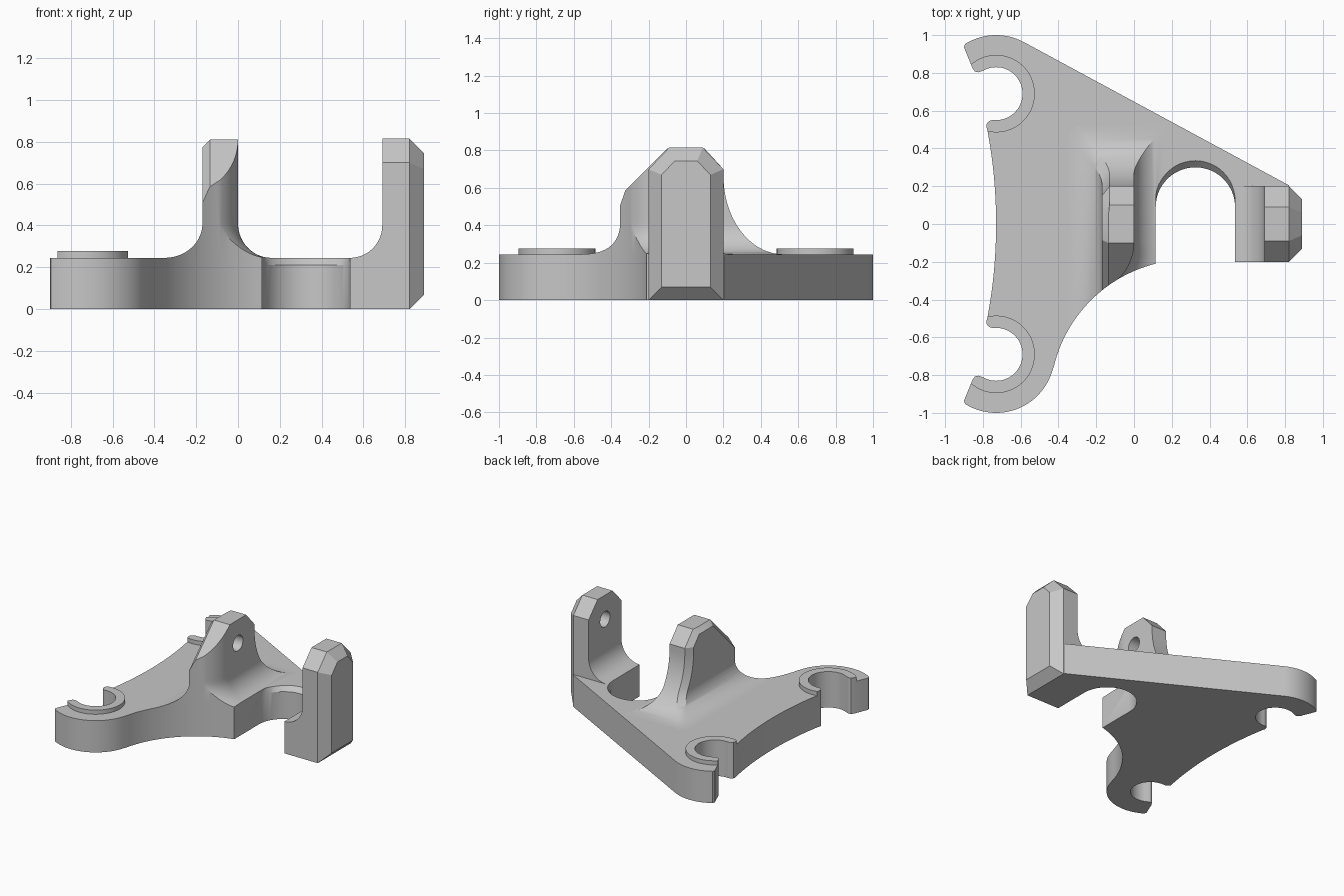
import bpy, bmesh
from math import sin, cos, asin, pi, radians, sqrt
from mathutils import Vector

cube = bpy.data.objects.get("Cube")
if cube:
    bpy.data.objects.remove(cube)

grey = bpy.data.materials.new("light grey")
grey.use_nodes = True
grey.diffuse_color = (0.57, 0.57, 0.57, 1)
grey.node_tree.nodes["Principled BSDF"].inputs["Base Color"].default_value = (0.57, 0.57, 0.57, 1)

TOP = 0.245           # plate thickness
CLIP = (-0.73, 0.69)  # centre of the rear clip
NOTCH = (0.325, 0.09)


def loft(name, rings):
    """Skin a list of equal-length rings and cap both ends."""
    bm = bmesh.new()
    rows = [[bm.verts.new(p) for p in ring] for ring in rings]
    n = len(rows[0])
    for a, b in zip(rows, rows[1:]):
        for i in range(n):
            bm.faces.new((a[i], a[(i + 1) % n], b[(i + 1) % n], b[i]))
    bm.faces.new(rows[0][::-1])
    bm.faces.new(rows[-1])
    bmesh.ops.recalc_face_normals(bm, faces=bm.faces)
    mesh = bpy.data.meshes.new(name)
    bm.to_mesh(mesh)
    bm.free()
    mesh.materials.append(grey)
    obj = bpy.data.objects.new(name, mesh)
    bpy.context.collection.objects.link(obj)
    return obj


def prism(name, outline, z0, z1):
    return loft(name, [[(x, y, z) for x, y in outline] for z in (z0, z1)])


def arc(centre, r, start, end, n=24):
    angles = [radians(start + (end - start) * i / n) for i in range(n + 1)]
    return [(centre[0] + r * cos(a), centre[1] + r * sin(a)) for a in angles]


def bow(a, b, height, n=28):
    """Shallow arc from a to b, bulging to the left of the chord."""
    a, b = Vector(a), Vector(b)
    along = (b - a).normalized()
    left = Vector((-along.y, along.x))
    chord = (b - a).length
    r = chord * chord / (8 * height) + height / 2
    centre = (a + b) / 2 + left * (height - r)
    half = asin(chord / (2 * r))
    angles = [half * (2 * i / n - 1) for i in range(n + 1)]
    return [tuple(centre + r * (left * cos(t) + along * sin(t))) for t in angles]


def mirror_y(pts):
    return [(x, -y) for x, y in pts][::-1]


def boolean(obj, cutter, operation):
    mod = obj.modifiers.new("cut", 'BOOLEAN')
    mod.object, mod.operation, mod.solver = cutter, operation, 'EXACT'
    bpy.context.view_layer.objects.active = obj
    bpy.ops.object.modifier_apply(modifier=mod.name)


# Plate outline: hooked clips, hollow rear edge, swept front and pipe notch
hook = ([(-0.9, 0.935), (-0.855, 0.825), (-0.843, 0.808), (-0.825, 0.803)]
        + arc(CLIP, 0.14, 120, -98, 36)
        + [(-0.765, 0.546), (-0.778, 0.535), (-0.782, 0.518)])
outline = ([(0.82, 0.205)] + arc(CLIP, 0.31, 61.5, 122) + hook
           + bow((-0.775, 0.49), (-0.775, -0.49), 0.045)
           + mirror_y(hook) + arc((CLIP[0], -CLIP[1]), 0.31, -122, -17)
           + bow((-0.43, -0.78), (0.115, -0.21), 0.114)[1:]
           + arc(NOTCH, 0.21, 180, 0, 32) + [(0.535, -0.2), (0.82, -0.2)])
plate = prism("base_plate", outline, 0, TOP)
bounds = prism("outline_helper", outline, -0.1, 1)

# Raised rims around the clips, trimmed to the plate outline
rims = []
for name, y in (("rear_clip_rim", CLIP[1]), ("front_clip_rim", -CLIP[1])):
    rim = prism(name, arc((CLIP[0], y), 0.205, 0, 354, 59), TOP, 0.277)
    boolean(rim, bounds, 'INTERSECT')
    rims.append(rim)


# Central ear: stacked plan sections that flare into the plate
def flare(z, reach, height):
    s = max(0, 1 - (z - TOP) / height)
    return reach * (1 - sqrt(max(0, 1 - s * s)))


def ear_section(z):
    side, left = flare(z, 0.16, 0.165), flare(z, 0.18, 0.165)
    back = min(0.2, 0.1 + (0.81 - z) * 0.91) + flare(z, 0.32, 0.42)
    x0 = -0.17 + max(0, z - 0.775) - left
    pts = [(side, back), (-0.13 - left, back), (x0, back - 0.05), (x0, -0.7)]
    pts += arc((-0.26, -0.1), 0.26 + side, -61, 0, 20)
    return [(x, y, z) for x, y in pts]


heights = [TOP + 0.165 * (1 - cos(pi / 2 * i / 14)) for i in range(15)]
heights += [0.41 + 0.029 * i for i in range(1, 10)] + [0.7, 0.74, 0.775, 0.81]
ear = loft("central_ear", [ear_section(z) for z in heights])
boolean(ear, bounds, 'INTERSECT')

# Sloping front of the ear, with its chamfered left edge
slope = loft("slope_helper", [[(x, 0.1, 1.01 - d), (x, -0.9, 0.01 - d), (x, -0.9, 1.01 - d)]
                              for x, d in ((-0.6, 0.05), (-0.17, 0.05), (-0.135, 0), (0.6, 0))])
boolean(ear, slope, 'DIFFERENCE')


# End post with chamfered outer face
def post_section(x, half, bottom, shoulder, crown, top):
    side = [(half, bottom), (half, shoulder), (crown, top)]
    return [(x, y, z) for y, z in side] + [(x, -y, z) for y, z in side[::-1]]


post = loft("end_post", [post_section(0.69, 0.2, 0, 0.7, 0.09, 0.815),
                         post_section(0.82, 0.2, 0, 0.7, 0.09, 0.815),
                         post_section(0.89, 0.13, 0.07, 0.67, 0.06, 0.745)])

# Concave fillet from the post down to its foot
curve = arc((0.535, 0.4), 0.155, -90, 0, 16) + [(0.69, TOP)]
fillet = loft("post_fillet", [[(x, y, z) for x, z in curve] for y in (-0.2, 0.2)])

# Sloped bevel at the back of the notch
bevel = loft("notch_bevel_helper", [[(x, y + z - 0.21, z) for x, y in arc(NOTCH, 0.21, 0, 352.5, 47)]
                                    for z in (0.2, 0.3)])
for part in (plate, ear, fillet):
    boolean(part, bevel, 'DIFFERENCE')

# Blind pin holes facing each other
for part, x0, x1 in ((ear, -0.1, 0.1), (post, 0.6, 0.79)):
    pin = loft("pin_helper", [[(x, y, z) for y, z in arc((0, 0.63), 0.06, 0, 345, 23)]
                              for x in (x0, x1)])
    boolean(part, pin, 'DIFFERENCE')
    bpy.data.objects.remove(pin)
for helper in (bounds, slope, bevel):
    bpy.data.objects.remove(helper)

# Smooth curved walls, keep edges crisp
for part in [plate, ear, post, fillet] + rims:
    bpy.ops.object.select_all(action='DESELECT')
    part.select_set(True)
    bpy.context.view_layer.objects.active = part
    bpy.ops.object.shade_smooth_by_angle(angle=radians(28))
